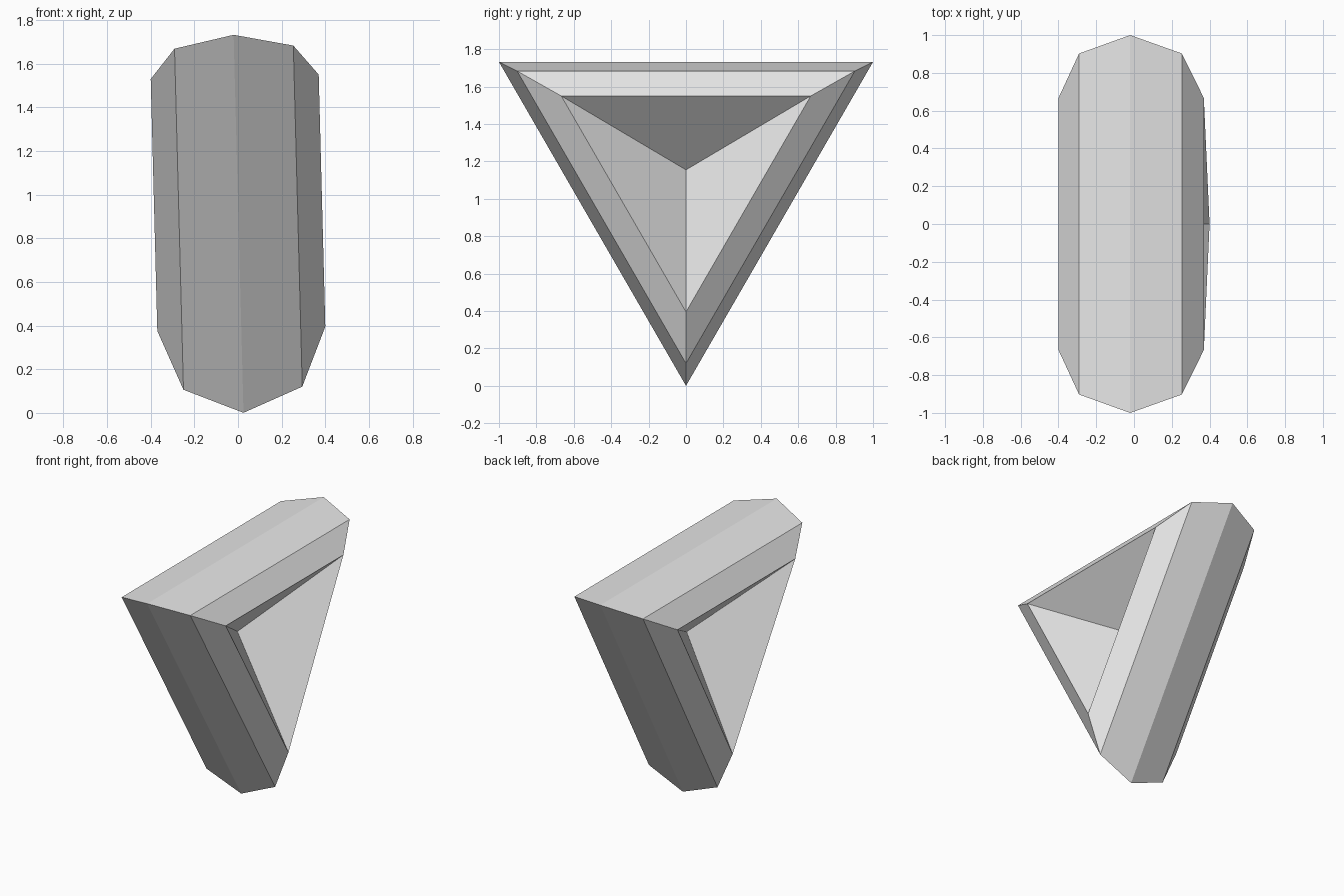
import bpy, bmesh
from math import sin, cos, radians
from mathutils import Matrix, Vector

cube = bpy.data.objects.get("Cube")
if cube:
    bpy.data.objects.remove(cube, do_unlink=True)

RING = 0.77      # centre to tube axis at each corner
TUBE = 0.385     # tube radius
CORNERS = (-90, 30, 150)

# One plain grey
grey = bpy.data.materials.new("light grey")
grey.use_nodes = True
colour = (0.8, 0.8, 0.8, 1)
grey.diffuse_color = colour
grey.node_tree.nodes["Principled BSDF"].inputs["Base Color"].default_value = colour

# Three-cornered ring: half-octagon outer section, with pits sinking to the centre
bm = bmesh.new()
centre = bm.verts.new((0, 0, 0))
sections = []
for corner in CORNERS:
    out = Vector((0, cos(radians(corner)), sin(radians(corner))))
    section = []
    for angle in range(-90, 91, 45):
        a = radians(angle)
        point = out * (RING + TUBE * cos(a)) + Vector((TUBE * sin(a), 0, 0))
        section.append(bm.verts.new(point))
    sections.append(section)

for i, here in enumerate(sections):
    there = sections[(i + 1) % len(sections)]
    for j in range(len(here) - 1):
        bm.faces.new((here[j], there[j], there[j + 1], here[j + 1]))
    bm.faces.new((centre, there[0], here[0]))
    bm.faces.new((centre, here[-1], there[-1]))

bmesh.ops.recalc_face_normals(bm, faces=bm.faces)

# Slight lean, standing on its lower corner
lean = Matrix.Translation((-0.005, 0, RING + TUBE)) @ Matrix.Rotation(radians(-1.5), 4, 'Y')
bm.transform(lean)

mesh = bpy.data.meshes.new("triangular_ring")
bm.to_mesh(mesh)
bm.free()
mesh.materials.append(grey)
ring = bpy.data.objects.new("triangular_ring", mesh)
bpy.context.collection.objects.link(ring)
